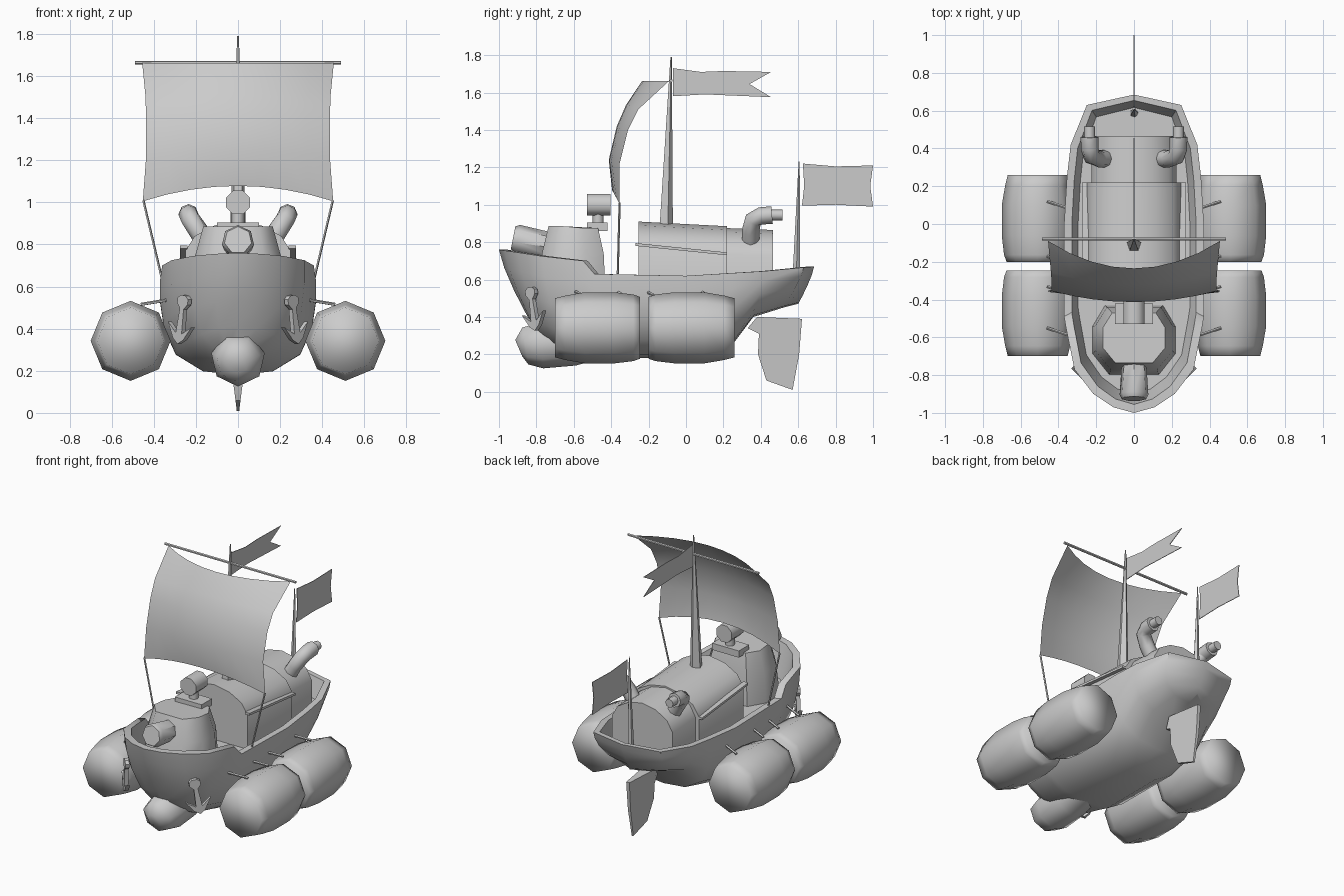
import bpy, bmesh, math
from mathutils import Vector, Matrix

if "Cube" in bpy.data.objects:
    bpy.data.objects.remove(bpy.data.objects["Cube"], do_unlink=True)

grey = bpy.data.materials.new("plain_grey")
grey.use_nodes = True
grey.diffuse_color = (0.6, 0.6, 0.6, 1)
grey.node_tree.nodes["Principled BSDF"].inputs["Base Color"].default_value = (0.6, 0.6, 0.6, 1)


def finish(name, bm, angle=40, flat_sheet=False):
    bmesh.ops.remove_doubles(bm, verts=bm.verts, dist=0.0005)
    if not flat_sheet:
        bmesh.ops.recalc_face_normals(bm, faces=bm.faces)
    me = bpy.data.meshes.new(name)
    bm.to_mesh(me)
    bm.free()
    me.materials.append(grey)
    me.shade_smooth()
    me.set_sharp_from_angle(angle=math.radians(angle))
    ob = bpy.data.objects.new(name, me)
    bpy.context.collection.objects.link(ob)
    return ob


def loft(name, rings, angle=40, closed=True, caps=True):
    """Skin a list of rings with equal point counts."""
    bm = bmesh.new()
    rows = [[bm.verts.new(p) for p in r] for r in rings]
    n = len(rows[0])
    for a, b in zip(rows, rows[1:]):
        for i in range(n if closed else n - 1):
            j = (i + 1) % n
            bm.faces.new((a[i], a[j], b[j], b[i]))
    if caps:
        bm.faces.new(rows[0])
        bm.faces.new(rows[-1])
    return finish(name, bm, angle, not closed)


def tube(name, points, radii, sides=8, angle=50, phase=0.0):
    """Round bar of varying radius along a path."""
    pts = [Vector(p) for p in points]
    rings = []
    for i, (p, r) in enumerate(zip(pts, radii)):
        t = (pts[min(i + 1, len(pts) - 1)] - pts[max(i - 1, 0)]).normalized()
        ref = Vector((1, 0, 0)) if abs(t.x) < 0.8 else Vector((0, 0, 1))
        u = (ref - t * ref.dot(t)).normalized()
        v = t.cross(u)
        rings.append([p + r * (u * math.cos(a) + v * math.sin(a))
                      for a in (math.tau * k / sides + phase for k in range(sides))])
    return loft(name, rings, angle)


def plate(name, outline, thickness, matrix=Matrix()):
    """Flat outline in the y-z plane, thickened along x."""
    h = thickness / 2
    rings = [[matrix @ Vector((x, y, z)) for y, z in outline] for x in (-h, h)]
    return loft(name, rings, 30)


def box(name, x, y, z):
    return loft(name, [[(x[0], b, c), (x[1], b, c), (x[1], d, c), (x[0], d, c)]
                       for b, d, c in ((y[0], y[1], z[0]), (y[0], y[1], z[1]))], 30)


# Hull: stations of rim y, keel y, half width, rim z, keel z
stations = [(-1, -.80, 0, .76, .32), (-.97, -.79, .11, .755, .30), (-.90, -.75, .215, .745, .27),
            (-.77, -.66, .315, .725, .22), (-.55, -.50, .36, .70, .19), (-.49, -.45, .37, .63, .18),
            (0, 0, .37, .62, .18), (.25, .24, .355, .635, .24), (.42, .36, .335, .645, .40),
            (.63, .52, .25, .665, .45), (.685, .60, 0, .67, .47)]
section = [(0, 1), (.45, .96), (.8, .78), (.95, .5), (1, .22), (1, 0)]
hull = []
for yt, yb, w, zt, zk in stations:
    half = [(w * f, yt + (yb - yt) * s ** 1.3, zt + (zk - zt) * s) for f, s in section]
    half += [(w * .89, yt * .955, zt), (w * .8, yt * .9, .54), (0, yt * .9, .54)]
    hull.append(half + [(-x, y, z) for x, y, z in half[-2:0:-1]])
loft("hull", hull, 50, caps=False)

# Rounded ram under the bow
tube("bow_bulb", [(0, -.895, .235), (0, -.86, .25), (0, -.77, .255), (0, -.6, .265), (0, -.3, .3)],
     [.05, .105, .13, .125, .08], 7, 80, math.pi / 2)

# Rudder tapering towards its lower edge
rudder = [((.33, .34), .02), ((.38, .40), .04), ((.62, .39), .012), ((.605, .2), .01),
          ((.57, .01), .006), ((.43, .06), .012), ((.385, .2), .03), ((.39, .31), .04)]
loft("rudder", [[(s * t, y, z) for (y, z), t in rudder] for s in (-1, 1)], 50)


# Cabins with arched roofs
def cabin(name, w, y0, y1, top0, top1):
    rings = []
    for y, top in ((y0, top0), (y1, top1)):
        half = [(w, .5), (w, top - .14), (w * .82, top - .07), (w * .45, top - .02), (0, top)]
        rings.append([(x, y, z) for x, z in half] + [(-x, y, z) for x, z in half[-2::-1]])
    loft(name, rings, 50)


cabin("main_cabin", .25, -.255, .22, .91, .885)
cabin("rear_cabin", .225, .22, .465, .875, .865)


def octagon(w, y0, y1, z, dz, c=.3):
    d = (y1 - y0) * c
    half = [(w * .6, y0, z), (w, y0 + d, z), (w, y1 - d, z + dz), (w * .7, y1, z + dz)]
    return half + [(-x, y, q) for x, y, q in half[::-1]]


loft("front_cabin", [octagon(.22, -.80, -.43, .52, 0), octagon(.205, -.77, -.44, .74, 0),
                     octagon(.165, -.735, -.47, .885, -.01)], 50)

# Bow gun
tube("bow_gun", [(0, -.62, .76), (0, -.72, .785), (0, -.90, .815), (0, -.925, .82)],
     [.06, .066, .078, .066], 7, 50, math.pi / 2)

# Chimney with a drum-shaped head
box("chimney_base", (-.1, .1), (-.53, -.42), (.86, .905))
tube("chimney_stem", [(0, -.47, .88), (0, -.47, .97)], [.03, .03])
tube("chimney_head", [(0, -.53, 1.0), (0, -.405, 1.0)], [.061, .061], 8, 50, math.pi / 8)

# Mast, yard and stern pole
tube("mast", [(0, -.11, .86), (0, -.08, 1.79)], [.04, .004], 5, 50, math.pi / 2)
tube("yard", [(-.488, -.08, 1.663), (.488, -.08, 1.663)], [.009, .009], 6)
tube("stern_pole", [(0, .588, .53), (0, .605, 1.23)], [.024, .003], 5)

# Billowing sail: edge y, edge z, middle y, middle z, half width
sail_rows = [(-.09, 1.662, -.235, 1.662, .455), (-.255, 1.51, -.32, 1.535, .44),
             (-.31, 1.40, -.37, 1.42, .436), (-.355, 1.22, -.413, 1.24, .436),
             (-.355, 1.005, -.395, 1.078, .452)]
sail = []
for ye, ze, ym, zm, w in sail_rows:
    steps = [k / 4 for k in range(-4, 5)]
    sail.append([(t * w, ym + (ye - ym) * t * t, zm + (ze - zm) * t * t) for t in steps])
loft("sail", sail, 60, closed=False, caps=False)

# Flags
plate("pennant", [(-.07, 1.73), (.08, 1.71), (.2, 1.715), (.455, 1.71), (.34, 1.645), (.455, 1.575),
                  (.1, 1.59), (-.07, 1.58)], .004)
plate("stern_flag", [(.625, 1.22), (.8, 1.205), (1, 1.21), (.985, 1.1), (1, .99), (.8, 1),
                     (.62, .995), (.632, 1.1)], .004)

# Anchor outline: half of it, mirrored about the shank
fluke = [(0, -.12), (.035, -.095), (.08, -.025), (.045, -.05), (.02, -.068), (.013, .05),
         (.035, .075), (.035, .1), (.015, .115)]
anchor = fluke + [(-a, b) for a, b in fluke[:0:-1]]

# Parts repeated on both sides
for side, s in (("left", 1), ("right", -1)):
    for place, c, d in (("front", -.70, .455), ("rear", .26, -.46)):
        tube(f"{side}_{place}_float", [(s * .51, c + d * t, .342) for t in (0, .12, .35, .7, .92, 1)],
             [.158, .172, .19, .19, .178, .165], 8, 85)
    for i, y in enumerate((-.57, -.35, -.19, .1)):
        tube(f"{side}_float_rod_{i + 1}", [(s * .34, y - .02, .535), (s * .46, y + .02, .515)],
             [.008, .008], 5)
    tube(f"{side}_sail_rope", [(s * .45, -.355, 1.01), (s * .36, -.365, .63)], [.006, .006], 5)
    tube(f"{side}_vent", [(s * .13, .345, .77), (s * .185, .345, .86), (s * .225, .36, .92),
                          (s * .235, .40, .94), (s * .235, .46, .945)], [.047] * 5, 8)
    tube(f"{side}_vent_nozzle", [(s * .235, .44, .945), (s * .235, .515, .945)], [.029, .029], 8)
    # Sloping handrail along the main cabin
    loft(f"{side}_cabin_rail", [[(s * x, y, z + dz) for x, dz in
                                 ((.24, 0), (.275, 0), (.275, .015), (.24, .015))]
                                for y, z in ((-.27, .78), (.22, .73))], 30)
    place = Matrix.Translation((s * .265, -.81, .45)) @ Matrix.Rotation(s * math.radians(-45), 4, "Z")
    tilt = Matrix.Rotation(s * math.radians(-10), 4, "X")
    turn = Matrix.Rotation(math.radians(90), 4, "Z")
    plate(f"{side}_anchor", anchor, .025,
          Matrix.Translation((s * .265, -.815, .445)) @ Matrix.Rotation(s * math.radians(45), 4, "Z")
          @ turn @ tilt)
